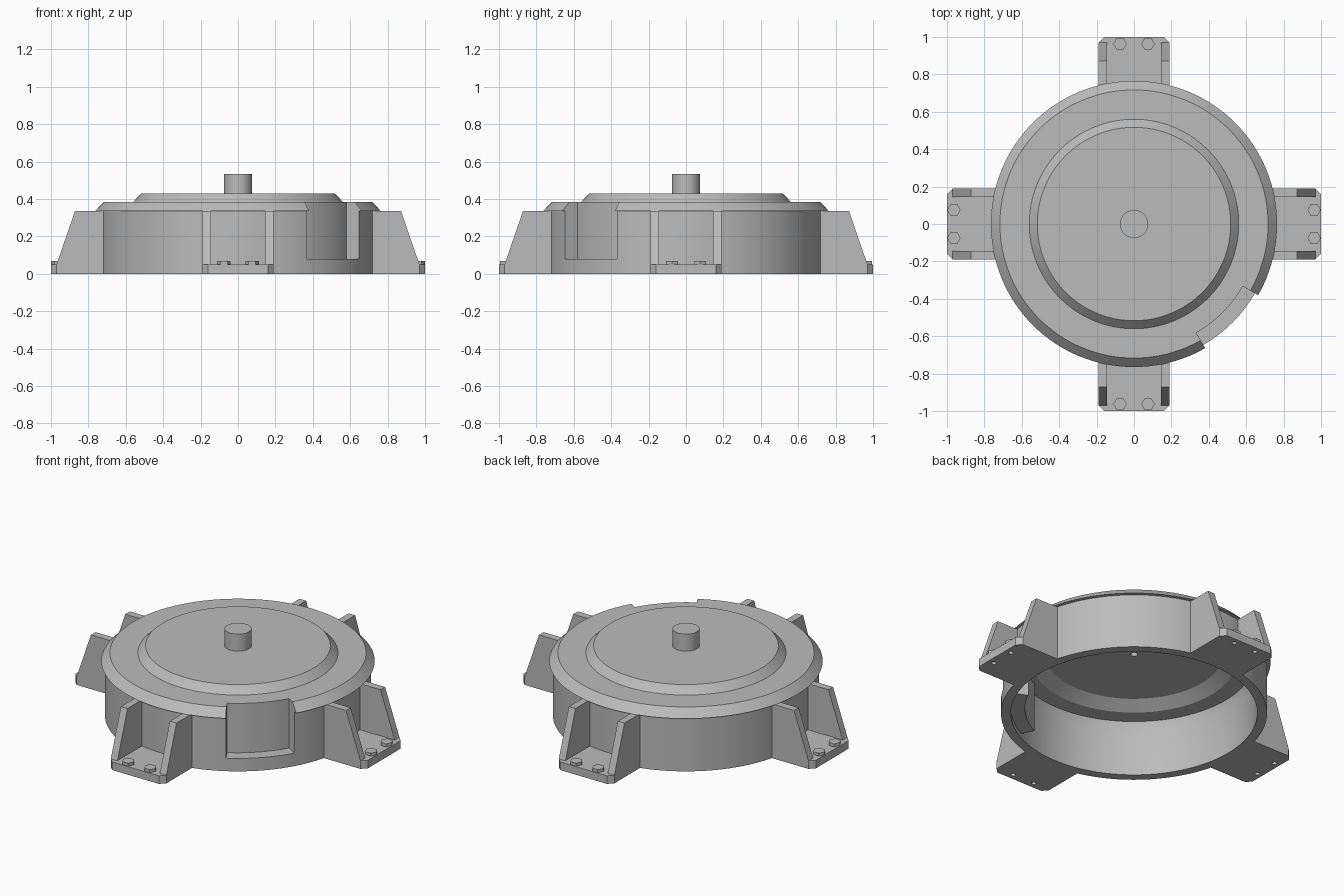
import bpy, bmesh, math
from mathutils import Matrix

if "Cube" in bpy.data.objects:
    bpy.data.objects.remove(bpy.data.objects["Cube"])

grey = bpy.data.materials.new("cast_grey")
grey.diffuse_color = (0.5, 0.5, 0.5, 1)
grey.use_nodes = True
grey.node_tree.nodes["Principled BSDF"].inputs["Base Color"].default_value = grey.diffuse_color


def finish(name, bm, smooth=False):
    bmesh.ops.remove_doubles(bm, verts=bm.verts, dist=1e-5)
    bmesh.ops.recalc_face_normals(bm, faces=bm.faces)
    me = bpy.data.meshes.new(name)
    bm.to_mesh(me)
    bm.free()
    me.materials.append(grey)
    ob = bpy.data.objects.new(name, me)
    bpy.context.collection.objects.link(ob)
    if smooth:
        shade(ob)
    return ob


def activate(ob):
    bpy.ops.object.select_all(action='DESELECT')
    ob.select_set(True)
    bpy.context.view_layer.objects.active = ob


def shade(ob):
    activate(ob)
    bpy.ops.object.shade_smooth_by_angle(angle=math.radians(25))


def cut(ob, cutter):
    activate(ob)
    m = ob.modifiers.new("cut", 'BOOLEAN')
    m.operation, m.solver, m.object = 'DIFFERENCE', 'EXACT', cutter
    bpy.ops.object.modifier_apply(modifier=m.name)
    bpy.data.objects.remove(cutter)


def revolve(bm, profile, a0=0, a1=360, n=128, closed=False):
    """Sweep an (r, z) profile about z; partial closed sweeps get end caps."""
    rings = []
    for i in range(n + 1):
        a = math.radians(a0 + (a1 - a0) * i / n)
        rings.append([bm.verts.new((r * math.cos(a), r * math.sin(a), z)) for r, z in profile])
    k = len(profile)
    for p, q in zip(rings, rings[1:]):
        for j in range(k if closed else k - 1):
            bm.faces.new((p[j], p[(j + 1) % k], q[(j + 1) % k], q[j]))
    if closed:
        bm.faces.new(rings[0])
        bm.faces.new(rings[-1])


def prism(bm, pts, vec):
    """Extrude a flat polygon along a vector."""
    f = bm.faces.new([bm.verts.new(p) for p in pts])
    g = bmesh.ops.extrude_face_region(bm, geom=[f])
    vs = [v for v in g['geom'] if isinstance(v, bmesh.types.BMVert)]
    bmesh.ops.translate(bm, verts=vs, vec=vec)


# Hollow round housing with stepped lid and centre pin
bm = bmesh.new()
revolve(bm, [(0, .535), (.075, .535), (.075, .43), (.517, .43), (.56, .385), (.717, .385),
             (.765, .335), (.745, .335), (.745, 0), (.69, 0), (.69, .28), (.67, .333),
             (.57, .333), (.497, .38), (.02, .38), (.02, .48), (0, .48)])
housing = finish("housing", bm)

# Recess cut into the front right of the housing
A0, A1 = -60.2, -29.8
bm = bmesh.new()
revolve(bm, [(.67, .08), (.9, .08), (.9, .6), (.67, .6)], A0, A1, 16, True)
cut(housing, finish("recess_cutter", bm))
shade(housing)

# Inner box behind the recess: floor and back, then end walls
bm = bmesh.new()
revolve(bm, [(.61, .03), (.71, .03), (.71, .08), (.67, .08), (.67, .35), (.61, .35)], A0, A1, 16, True)
finish("recess_liner", bm, True)
for name, a, b in (("recess_end_left", A0 - 4, A0), ("recess_end_right", A1, A1 + 4)):
    bm = bmesh.new()
    revolve(bm, [(.61, .03), (.71, .03), (.71, .335), (.61, .335)], a, b, 3, True)
    finish(name, bm, True)

# Four mounting feet: plate with bolt holes, two ribs, two hex bolts
W, C = .19, .03
for i, side in enumerate(("right", "back", "left", "front")):
    rot = Matrix.Rotation(i * math.pi / 2, 4, 'Z')

    bm = bmesh.new()
    prism(bm, [(.705, -W, 0), (1 - C, -W, 0), (1, -W + C, 0), (1, W - C, 0),
               (1 - C, W, 0), (.705, W, 0)], (0, 0, .05))
    plate = finish(side + "_foot_plate", bm)
    bm = bmesh.new()
    for y in (-.075, .075):
        bmesh.ops.create_cone(bm, cap_ends=True, segments=16, radius1=.014, radius2=.014,
                              depth=.2, matrix=Matrix.Translation((.963, y, 0)))
    cut(plate, finish("hole_cutter", bm))
    plate.data.transform(rot)

    bm = bmesh.new()
    for y in (-W, W - .045):
        prism(bm, [(.715, y, .01), (.97, y, .01), (.97, y, .05), (.872, y, .335), (.715, y, .335)],
              (0, .045, 0))
    finish(side + "_foot_ribs", bm).data.transform(rot)

    bm = bmesh.new()
    for y in (-.075, .075):
        m = Matrix.Translation((.963, y, .059)) @ Matrix.Rotation(math.pi / 2 * (i % 2), 4, 'Z')
        pts = [m @ Matrix.Rotation(math.pi / 3 * k, 4, 'Z') @ Matrix.Translation((.036, 0, -.009))
               for k in range(6)]
        prism(bm, [p.translation for p in pts], (0, 0, .018))
    finish(side + "_foot_bolts", bm).data.transform(rot)
